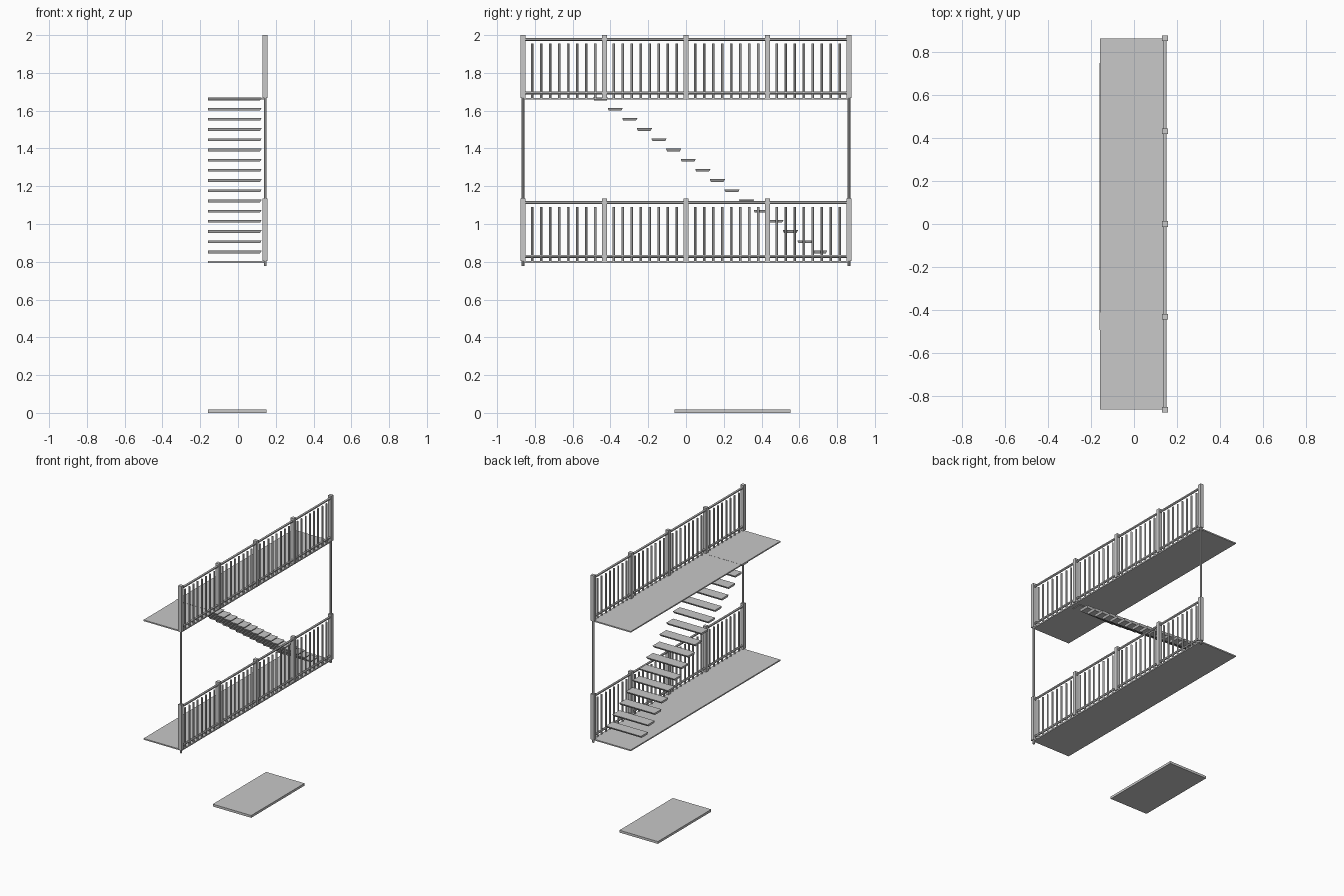
import bpy
import bmesh
from mathutils import Matrix, Vector

cube = bpy.data.objects.get("Cube")
if cube:
    bpy.data.objects.remove(cube, do_unlink=True)

# One painted grey for everything
grey = bpy.data.materials.new("light_grey")
grey.use_nodes = True
colour = (0.58, 0.58, 0.58, 1)
grey.diffuse_color = colour
grey.node_tree.nodes["Principled BSDF"].inputs["Base Color"].default_value = colour


def add_box(bm, low, high):
    low, high = Vector(low), Vector(high)
    size = high - low
    matrix = Matrix.Translation((low + high) / 2) @ Matrix.Diagonal((*size, 1))
    return bmesh.ops.create_cube(bm, size=1, matrix=matrix)["verts"]


def add_rod(bm, start, end, radius, sides=12):
    start, end = Vector(start), Vector(end)
    axis = end - start
    turn = axis.to_track_quat("Z", "Y").to_matrix().to_4x4()
    bmesh.ops.create_cone(bm, cap_ends=True, segments=sides, radius1=radius,
                          radius2=radius, depth=axis.length,
                          matrix=Matrix.Translation((start + end) / 2) @ turn)


def finish(name, bm, smooth=False):
    mesh = bpy.data.meshes.new(name)
    bm.to_mesh(mesh)
    bm.free()
    mesh.materials.append(grey)
    obj = bpy.data.objects.new(name, mesh)
    bpy.context.collection.objects.link(obj)
    if smooth:
        bpy.ops.object.select_all(action="DESELECT")
        obj.select_set(True)
        bpy.context.view_layer.objects.active = obj
        bpy.ops.object.shade_smooth_by_angle()


RAIL_X = 0.144
HALF = 0.863
BAY = HALF / 2
LEVELS = {"lower": 0.803, "upper": 1.668}

for level, floor in LEVELS.items():
    # Walkway slab
    bm = bmesh.new()
    add_box(bm, (-0.158, -HALF, floor - 0.009), (0.15, HALF, floor))
    finish(level + "_walkway", bm)

    # Square railing posts
    bm = bmesh.new()
    for i in range(-2, 3):
        y = i * BAY
        add_box(bm, (RAIL_X - 0.013, y - 0.013, floor),
                (RAIL_X + 0.013, y + 0.013, floor + 0.332))
    finish(level + "_railing_posts", bm)

    # Round handrail and bottom rail
    bm = bmesh.new()
    for height in (0.310, 0.026):
        add_rod(bm, (RAIL_X, -HALF, floor + height),
                (RAIL_X, HALF, floor + height), 0.008)
    finish(level + "_rails", bm, True)

    # Balusters, eight in each bay
    bm = bmesh.new()
    for i in range(-17, 18):
        if i % 9:
            y = i * BAY / 9
            add_rod(bm, (RAIL_X, y, floor), (RAIL_X, y, floor + 0.288), 0.0065)
    finish(level + "_balusters", bm, True)

# Slim support columns at both ends
bm = bmesh.new()
for y in (-HALF, HALF):
    add_rod(bm, (RAIL_X, y, 0.778), (RAIL_X, y, 1.668), 0.0075)
finish("support_columns", bm, True)

# Floating treads, undercut slightly along their edges
bm = bmesh.new()
for i in range(16):
    y, top = 0.667 - i * 0.0773, 0.859 + i * 0.054
    for v in add_box(bm, (-0.160, y, top - 0.014), (0.125, y + 0.081, top)):
        if v.co.z < top - 0.007:
            v.co.y += 0.006 if v.co.y < y + 0.04 else -0.008
            if v.co.x > 0:
                v.co.x -= 0.008
finish("stair_treads", bm)

# Separate slab on the ground
bm = bmesh.new()
add_box(bm, (-0.160, -0.062, 0), (0.150, 0.553, 0.017))
finish("ground_slab", bm)
